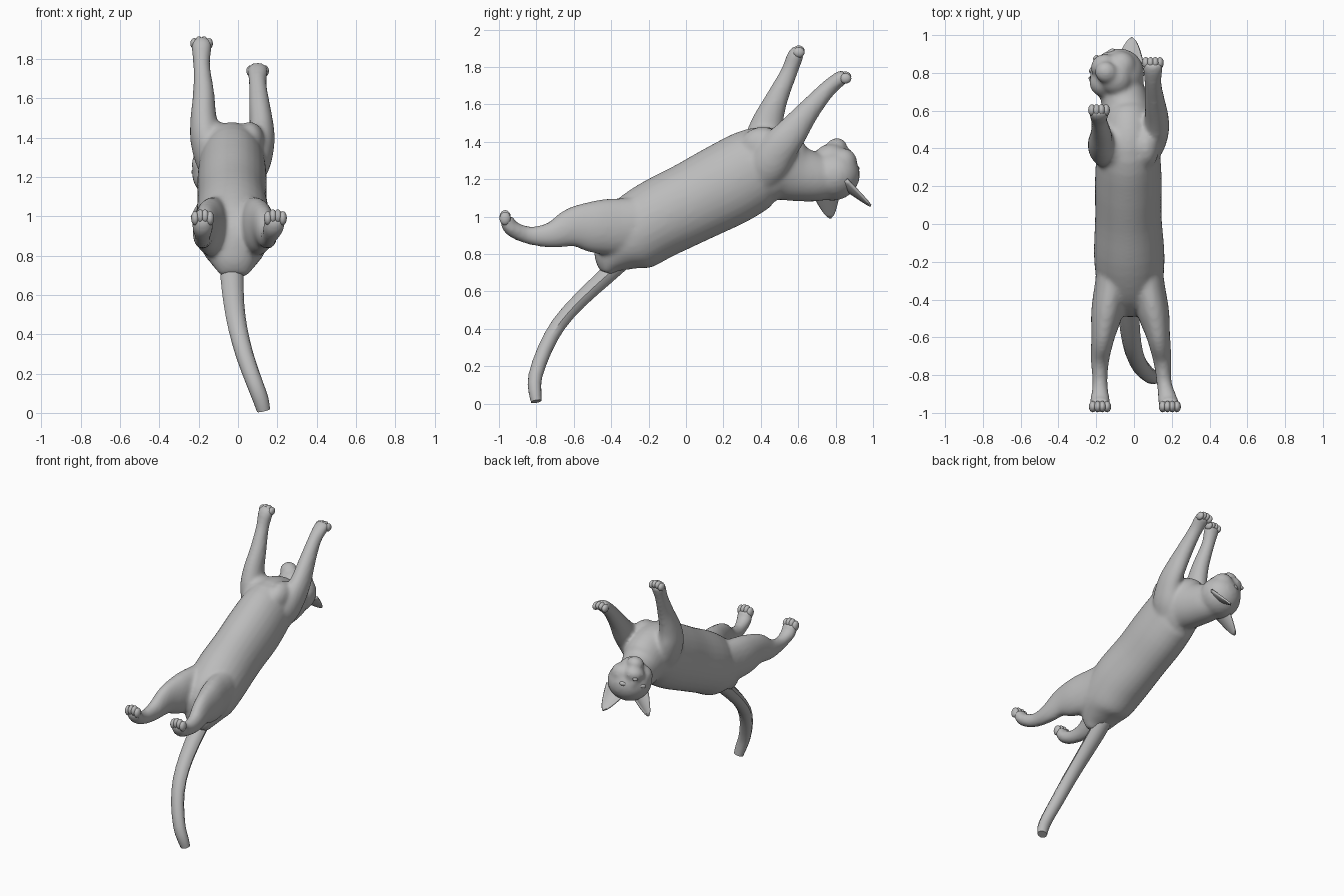
import bpy, bmesh, math
from mathutils import Vector, Matrix

old = bpy.data.objects.get("Cube")
if old:
    bpy.data.objects.remove(old, do_unlink=True)

GREY = (0.5, 0.5, 0.5, 1.0)
mat = bpy.data.materials.new("plain_grey")
mat.use_nodes = True
mat.diffuse_color = GREY
bsdf = next(n for n in mat.node_tree.nodes if n.type == 'BSDF_PRINCIPLED')
bsdf.inputs["Base Color"].default_value = GREY


def finish(name, bm, angle=50):
    bmesh.ops.recalc_face_normals(bm, faces=bm.faces)
    me = bpy.data.meshes.new(name)
    bm.to_mesh(me)
    bm.free()
    me.materials.append(mat)
    ob = bpy.data.objects.new(name, me)
    bpy.context.collection.objects.link(ob)
    bpy.ops.object.select_all(action='DESELECT')
    ob.select_set(True)
    bpy.context.view_layer.objects.active = ob
    bpy.ops.object.shade_smooth_by_angle(angle=math.radians(angle))
    return ob


def spline(pts, steps):
    """Catmull-Rom interpolation of any-length tuples."""
    out = []
    for i in range(len(pts) - 1):
        p0, p1, p2, p3 = (pts[max(i - 1, 0)], pts[i], pts[i + 1], pts[min(i + 2, len(pts) - 1)])
        for s in range(steps):
            t = s / steps
            out.append([0.5 * (2 * b + (c - a) * t + (2 * a - 5 * b + 4 * c - d) * t * t
                               + (3 * b - a - 3 * c + d) * t ** 3)
                        for a, b, c, d in zip(p0, p1, p2, p3)])
    return out + [list(pts[-1])]


def loft(bm, stations, sides=20, steps=4):
    """Tube through (x, y, z, half width along x, half depth) stations."""
    st = spline(stations, steps)
    rings = []
    for i, (x, y, z, rx, rd) in enumerate(st):
        t = (Vector(st[min(i + 1, len(st) - 1)][:3]) - Vector(st[max(i - 1, 0)][:3])).normalized()
        side = Vector((1, 0, 0))
        side = (side - t * side.dot(t)).normalized()
        deep = t.cross(side)
        ring = []
        for k in range(sides):
            a = 2 * math.pi * k / sides
            ring.append(bm.verts.new(Vector((x, y, z)) + side * rx * math.cos(a) + deep * rd * math.sin(a)))
        rings.append(ring)
    for r, s in zip(rings, rings[1:]):
        for k in range(sides):
            n = (k + 1) % sides
            bm.faces.new((r[k], r[n], s[n], s[k]))
    bm.faces.new(rings[0])
    bm.faces.new(rings[-1])


def ball(bm, frame, centre, scale, segs=24):
    m = frame @ Matrix.Translation(centre) @ Matrix.Diagonal((*scale, 1))
    bmesh.ops.create_uvsphere(bm, u_segments=segs, v_segments=segs // 2, radius=1, matrix=m)


# Head frame: local x across the ears, y out of the face, z to the crown
WORLD = Matrix.Identity(4)
ear_axis = Vector((0.70, 0.67, 0.20)).normalized()
crown = Vector((0.05, 0.25, -0.95))
crown = (crown - ear_axis * crown.dot(ear_axis)).normalized()
face = ear_axis.cross(crown)
HEAD = Matrix((ear_axis, face, crown)).transposed().to_4x4()
HEAD.translation = Vector((-0.09, 0.785, 1.225))

# Torso, legs and head, fused into one skin
torso = [(-0.02, -0.425, 0.70, 0.07, 0.035), (-0.02, -0.40, 0.768, 0.118, 0.105),
         (-0.02, -0.325, 0.865, 0.168, 0.19), (-0.025, -0.175, 0.972, 0.187, 0.212),
         (-0.03, 0.04, 1.08, 0.176, 0.218), (-0.03, 0.225, 1.175, 0.177, 0.226),
         (-0.03, 0.39, 1.262, 0.167, 0.217), (-0.03, 0.51, 1.262, 0.15, 0.192),
         (-0.04, 0.595, 1.23, 0.13, 0.152), (-0.06, 0.70, 1.21, 0.12, 0.13),
         (-0.08, 0.79, 1.21, 0.105, 0.11)]
front_legs = {
    "right_front": [(-.08, .42, 1.12, .05, .06), (-.125, .41, 1.27, .085, .11), (-.162, .415, 1.39, .081, .11),
                    (-.175, .435, 1.5, .067, .086), (-.175, .485, 1.63, .054, .061),
                    (-.185, .55, 1.77, .043, .046), (-.185, .585, 1.86, .053, .044),
                    (-.185, .61, 1.885, .051, .035)],
    "left_front": [(.03, .36, 1.13, .05, .06), (.08, .43, 1.26, .08, .11), (.113, .5, 1.37, .073, .10),
                   (.12, .565, 1.45, .063, .086), (.11, .65, 1.56, .054, .063), (.1, .75, 1.675, .045, .047),
                   (.1, .82, 1.735, .053, .041), (.1, .855, 1.75, .051, .035)]}
hind_profile = [(-.08, 1.02, .05, .08), (-.22, .98, .083, .125), (-.35, .95, .087, .15),
                (-.48, .945, .083, .143), (-.6, .943, .062, .11), (-.72, .902, .049, .07),
                (-.84, .9, .04, .048), (-.935, .94, .053, .043), (-.96, .995, .055, .035)]
hind_x = {"right_hind": (-.08, -.105, -.125, -.145, -.165, -.18, -.18, -.18, -.18),
          "left_hind": (.03, .06, .08, .105, .13, .15, .16, .18, .19)}

skin = bmesh.new()
loft(skin, torso, 28)
for path in front_legs.values():
    loft(skin, path)
for xs in hind_x.values():
    loft(skin, [(x, *p) for x, p in zip(xs, hind_profile)])
for x in (-0.1, 0.06):
    ball(skin, WORLD, (x, 0.41, 1.38), (0.075, 0.12, 0.1))  # chest muscles
ball(skin, HEAD, (0, 0, 0.005), (0.15, 0.14, 0.135))        # skull
for s in (-1, 1):
    ball(skin, HEAD, (s * 0.065, 0.03, -0.05), (0.078, 0.078, 0.075))   # cheeks
ball(skin, HEAD, (0, 0.1, -0.075), (0.07, 0.062, 0.055))    # muzzle
ball(skin, HEAD, (0, 0.09, -0.02), (0.04, 0.06, 0.055))     # nose bridge
ball(skin, HEAD, (0, 0.075, -0.14), (0.058, 0.06, 0.048))   # lower jaw
ball(skin, HEAD, (0, 0.01, -0.095), (0.085, 0.09, 0.07))    # throat
body = finish("body_skin", skin)
rem = body.modifiers.new("fuse", 'REMESH')
rem.mode = 'VOXEL'
rem.voxel_size = 0.012
rem.use_smooth_shade = True
sm = body.modifiers.new("soften", 'SMOOTH')
sm.factor = 0.5
sm.iterations = 10

# Toes: four per paw, half sunk into the end of each leg
toe_rows = {"right_front": (Vector((-.185, .603, 1.887)), (.02, .031, .028)),
            "left_front": (Vector((.1, .853, 1.748)), (.02, .031, .028)),
            "right_hind": (Vector((-.18, -.967, .999)), (.021, .03, .036)),
            "left_hind": (Vector((.19, -.967, .999)), (.021, .03, .036))}
for name, (c, size) in toe_rows.items():
    bm = bmesh.new()
    for i in range(4):
        o = i - 1.5
        drop = 0.009 * (abs(o) - 0.5)
        ball(bm, WORLD, c + Vector((o * 0.025, 0, -drop)), size, 16)
    finish(name + "_toes", bm)

# Tail with a blunt tip
bm = bmesh.new()
loft(bm, [(-.03, -.32, .78, .06, .05), (-.03, -.43, .68, .058, .048), (-.02, -.57, .55, .052, .043),
          (.0, -.68, .425, .048, .042), (.035, -.755, .29, .045, .041), (.085, -.805, .15, .042, .039),
          (.115, -.808, .07, .04, .036), (.13, -.8, .012, .034, .03)], sides=10, steps=2)
finish("tail", bm, 40)

# Ears: cupped leaf-shaped shells, opening forward and outward
for s, name in ((1, "left_ear"), (-1, "right_ear")):
    bm = bmesh.new()
    base, tip = Vector((s * 0.085, 0.0, 0.07)), Vector((s * 0.16, 0.06, 0.215))
    across = Vector((0.75, -s * 0.6, -s * 0.28))
    opening = Vector((s * 0.6, 0.75, 0))
    nu, nv = 10, 8
    grid = []
    for j in range(nv + 1):
        v = j / nv
        w = 0.074 * (1 - v) ** 0.65 + 0.003
        row = []
        for i in range(nu + 1):
            u = 2 * i / nu - 1
            p = base.lerp(tip, v) + across * u * w - opening * 0.035 * (1 - u * u) * (1 - v)
            row.append(bm.verts.new(HEAD @ p))
        grid.append(row)
    for a, b in zip(grid, grid[1:]):
        for i in range(nu):
            bm.faces.new((a[i], a[i + 1], b[i + 1], b[i]))
    ear = finish(name, bm)
    sol = ear.modifiers.new("thickness", 'SOLIDIFY')
    sol.thickness = 0.012
    sol.offset = 0

# Closed eyelids and nose tip
for s, name in ((1, "left_eyelid"), (-1, "right_eyelid")):
    bm = bmesh.new()
    ball(bm, HEAD, (s * 0.062, 0.112, 0.0), (0.03, 0.018, 0.016), 16)
    finish(name, bm)
bm = bmesh.new()
ball(bm, HEAD, (0, 0.155, -0.05), (0.018, 0.012, 0.012), 14)
finish("nose", bm)
